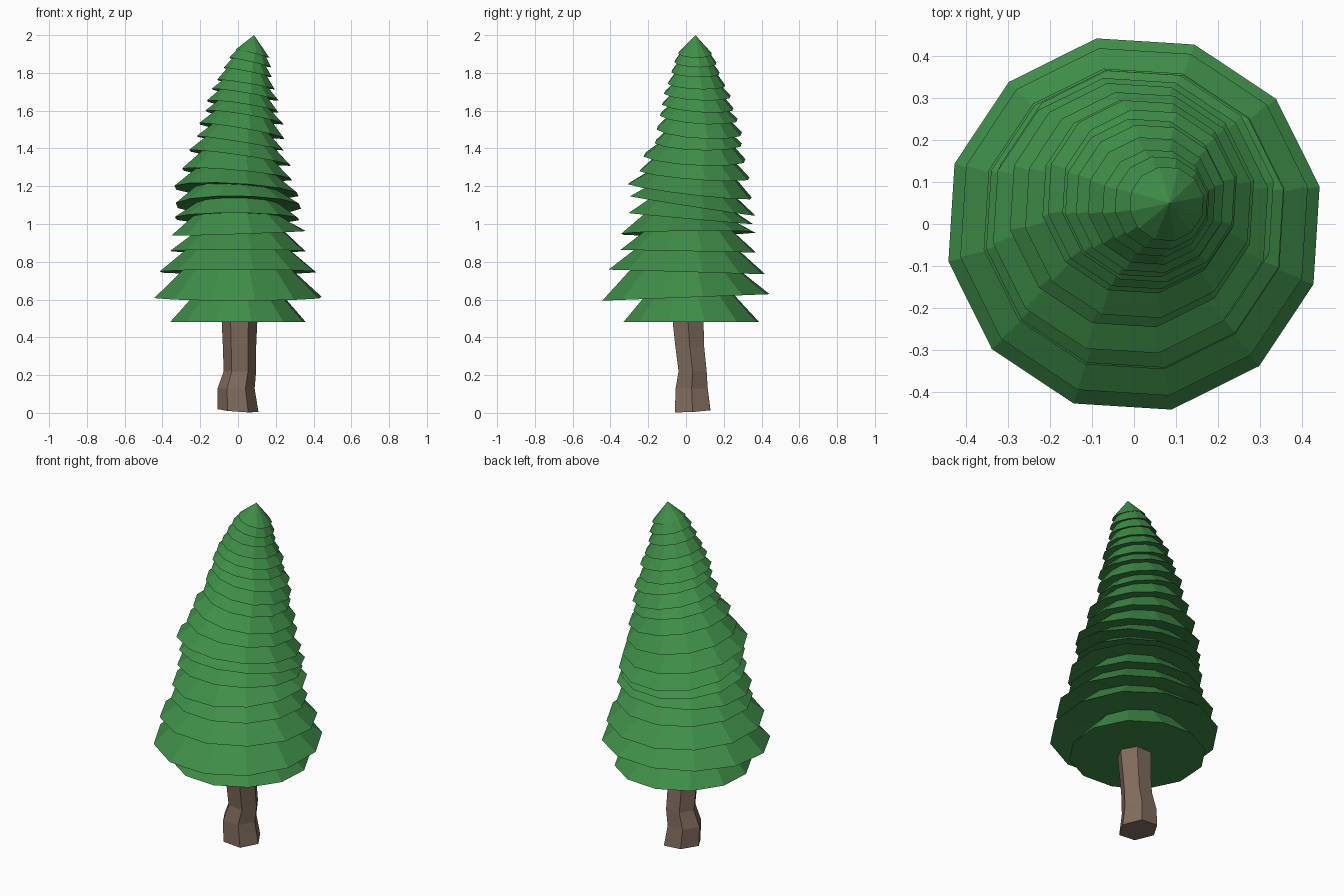
import bpy, bmesh, math
from mathutils import Vector

if "Cube" in bpy.data.objects:
    bpy.data.objects.remove(bpy.data.objects["Cube"])


def material(name, color):
    m = bpy.data.materials.new(name)
    m.diffuse_color = (*color, 1)
    m.use_nodes = True
    m.node_tree.nodes["Principled BSDF"].inputs["Base Color"].default_value = m.diffuse_color
    return m


def ring(bm, n, cx, cy, z, r, tx=0, ty=0, start=0.0):
    """Ring of n vertices on a plane sloping by tx along x and ty along y."""
    out = []
    for i in range(n):
        a = start + 2 * math.pi * i / n
        dx, dy = r * math.cos(a), r * math.sin(a)
        out.append(bm.verts.new(Vector((cx + dx, cy + dy, z + tx * dx + ty * dy))))
    return out


def bridge(bm, a, b):
    n = len(a)
    for i in range(n):
        j = (i + 1) % n
        bm.faces.new((a[i], a[j], b[j], b[i]))


def finish(bm, name, mat):
    bmesh.ops.recalc_face_normals(bm, faces=bm.faces[:])
    me = bpy.data.meshes.new(name)
    bm.to_mesh(me)
    bm.free()
    me.materials.append(mat)
    ob = bpy.data.objects.new(name, me)
    bpy.context.collection.objects.link(ob)


# Trunk: bent six-sided column
trunk = [(0, .035, .012, .108), (-.01, .03, .13, .098), (.01, .035, .22, .086),
         (.008, .02, .35, .088), (.008, .01, .50, .095)]
bm = bmesh.new()
rings = [ring(bm, 6, x, y, z, r, -.07 if i == 0 else 0, .06 if i == 0 else 0)
         for i, (x, y, z, r) in enumerate(trunk)]
for a, b in zip(rings, rings[1:]):
    bridge(bm, a, b)
bm.faces.new(rings[0])
bm.faces.new(rings[-1])
finish(bm, "trunk", material("bark", (.22, .15, .11)))

# Foliage tiers: centre x, centre y, rim radius, z at left, right, front, back
tiers = [
    (0, .028, .367, .48, .48, .48, .48),
    (0, 0, .452, .61, .61, .595, .63),
    (0, .005, .423, .745, .745, .76, .735),
    (0, .012, .366, .855, .855, .865, .85),
    (.002, .012, .362, .94, .965, .945, .955),
    (-.005, .025, .336, 1.03, 1.025, 1.06, 1.0),
    (.002, .035, .338, 1.10, 1.09, 1.15, 1.045),
    (-.008, .02, .335, 1.20, 1.16, 1.21, 1.13),
    (-.005, .045, .297, 1.29, 1.235, 1.285, 1.24),
    (.01, .045, .275, 1.39, 1.31, 1.365, 1.335),
    (.012, .065, .235, 1.465, 1.39, 1.435, 1.42),
    (.02, .07, .230, 1.54, 1.46, 1.50, 1.47),
    (.035, .067, .210, 1.60, 1.53, 1.58, 1.55),
    (.025, .062, .193, 1.65, 1.59, 1.64, 1.61),
    (.038, .060, .180, 1.715, 1.655, 1.695, 1.675),
    (.042, .055, .155, 1.765, 1.715, 1.745, 1.73),
    (.052, .050, .130, 1.83, 1.78, 1.805, 1.795),
    (.065, .050, .113, 1.88, 1.83, 1.86, 1.85),
    (.078, .048, .090, 1.925, 1.88, 1.905, 1.90),
]
N, START = 12, math.radians(11.4)
bm = bmesh.new()
previous = None
for k, (x, y, r, zl, zr, zf, zb) in enumerate(tiers):
    tx, ty = (zr - zl) / (2 * r), (zb - zf) / (2 * r)
    z = (zl + zr + zf + zb) / 4
    # neck of the tier below tucks up under this rim
    if previous:
        px, py, pr, prim = previous
        neck = ring(bm, N, (px + x) / 2, (py + y) / 2, z + .008,
                    min(pr * .66, r * .82), tx, ty, START)
        bridge(bm, prim, neck)
    rim = ring(bm, N, x, y, z, r, tx, ty, START)
    if previous:
        bridge(bm, neck, rim)
    else:
        bm.faces.new(rim)
    previous = (x, y, r, rim)

# Pointed tip
tip = bm.verts.new((.085, .05, 2.0))
for i in range(N):
    bm.faces.new((rim[i], rim[(i + 1) % N], tip))
finish(bm, "foliage", material("needles", (.05, .27, .065)))
